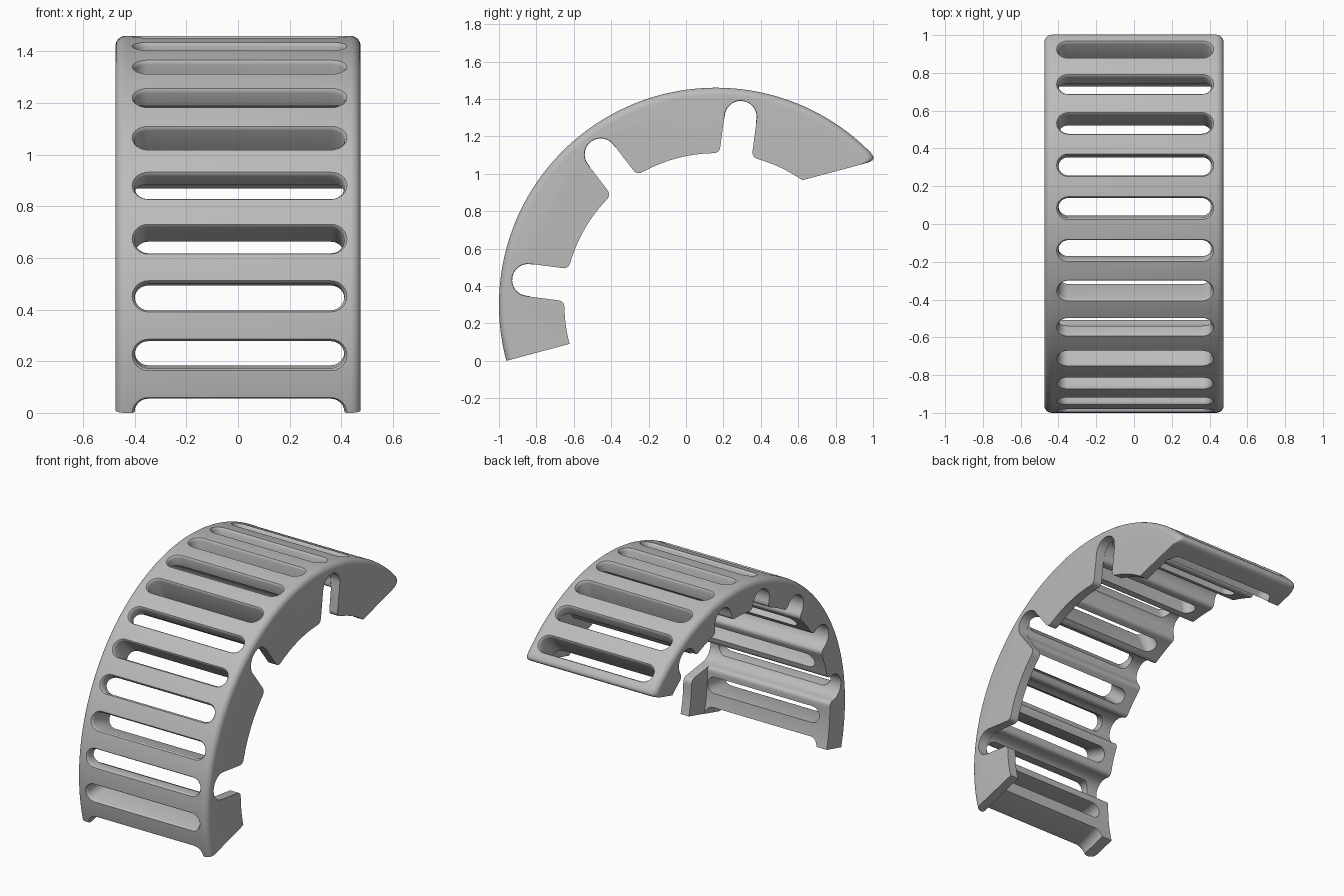
import bpy, bmesh
from math import sin, cos, pi, radians, sqrt
from mathutils import Vector

cube = bpy.data.objects.get("Cube")
if cube:
    bpy.data.objects.remove(cube, do_unlink=True)

CY, CZ = 0.16, 0.3002          # centre of the arch
R_OUT, R_RIB, R_WALL = 1.16, 0.975, 0.81
START = 195                    # angle of the foot, degrees
HALF_W, WALL_X = 0.475, 0.415
PITCH = 11.25                  # angle between slots

mat = bpy.data.materials.new("plain grey")
mat.use_nodes = True
grey = (0.5, 0.5, 0.5, 1)
mat.diffuse_color = grey
mat.node_tree.nodes["Principled BSDF"].inputs["Base Color"].default_value = grey


def polar(r, deg, side=0.0):
    """Point in the side plane: radius, angle and sideways offset."""
    a = radians(deg)
    return Vector((CY + r * cos(a) - side * sin(a), CZ + r * sin(a) + side * cos(a)))


def curve(a, ctrl, b, n=6):
    return [a * (1 - t) ** 2 + ctrl * 2 * t * (1 - t) + b * t * t
            for t in [i / n for i in range(n + 1)]]


def loft(name, groups):
    """Closed solids, each from a list of rings of 3D points."""
    bm = bmesh.new()
    for rings in groups:
        loops = [[bm.verts.new(p) for p in ring] for ring in rings]
        n = len(loops[0])
        for a, b in zip(loops, loops[1:]):
            for i in range(n):
                j = (i + 1) % n
                bm.faces.new((a[i], a[j], b[j], b[i]))
        bm.faces.new(loops[0][::-1])
        bm.faces.new(loops[-1])
    bmesh.ops.recalc_face_normals(bm, faces=bm.faces)
    mesh = bpy.data.meshes.new(name)
    bm.to_mesh(mesh)
    bm.free()
    obj = bpy.data.objects.new(name, mesh)
    bpy.context.collection.objects.link(obj)
    return obj


def at_x(points, x):
    return [(x, p.x, p.y) for p in points]


def arch_profile(r):
    """Arch section with a slanted, rounded tip."""
    d = Vector((cos(radians(15)), sin(radians(15))))
    base = Vector((0.62, 0.965))
    rel = base - Vector((CY, CZ))
    b = rel.dot(d)
    t = -b + sqrt(b * b - rel.length_squared + r * r)
    corner = base + d * t
    tip_deg = (corner - Vector((CY, CZ))).angle(Vector((1, 0))) * 180 / pi
    end = tip_deg + 2.6
    pts = [polar(r, START + (end - START) * i / 90) for i in range(90)]
    pts += curve(polar(r, end), corner, base + d * (t - 0.06))
    pts.append(base - d * 0.03)
    pts += [polar(0.78, 56 + (START - 56) * i / 40) for i in range(41)]
    return pts


def inner_profile(r, notches, rad, fillet):
    """Hollow under the arch, with round-ended notches reaching outwards."""
    pts = []
    prev = 205
    half = (rad + fillet) / r * 180 / pi
    mouth = sqrt(r * r - rad * rad)
    for deg in notches + [None]:
        stop = 30 if deg is None else deg + half
        pts += [polar(r, prev + (stop - prev) * i / 24) for i in range(1, 24)]
        if deg is None:
            break
        hi, lo = deg + half, deg - half
        flank = min(mouth + fillet, 1.012)
        pts += curve(polar(r, hi), polar(mouth, deg, rad), polar(flank, deg, rad))
        for i in range(17):
            a = pi / 2 - pi * i / 16
            pts.append(polar(1.013 + rad * cos(a), deg, rad * sin(a)))
        pts += curve(polar(flank, deg, -rad), polar(mouth, deg, -rad), polar(r, lo))
        prev = lo
    return pts + [Vector((CY, CZ))]


def slot_ring(deg, r, grow):
    """Stadium outline across the arch at one radius."""
    hw = 0.0525
    pts = []
    for cx, a0 in ((WALL_X - 0.003 - hw, -pi / 2), (-0.4 + hw, pi / 2)):
        for i in range(13):
            a = a0 + pi * i / 12
            p = polar(r, deg, (hw + grow) * sin(a))
            pts.append((cx + (hw + grow) * cos(a), p.x, p.y))
    return pts


# Solid arch with rounded outer side edges
E = 0.04
steps = [pi / 2 * i / 6 for i in range(7)]
edge = [(HALF_W - E + E * sin(a), R_OUT - E + E * cos(a)) for a in steps]
sections = [(-x, r) for x, r in reversed(edge)] + edge
arch = loft("slotted_arch", [[at_x(arch_profile(r), x) for x, r in sections]])

# Scalloped underside, wall notches, and slots
ribs = inner_profile(R_RIB, [172.5 - 2 * PITCH * k for k in range(6)], 0.085, 0.03)
wall = inner_profile(R_WALL, [172.5 - 4 * PITCH * k for k in range(3)], 0.087, 0.035)
slot_rings = ((0.88, 0), (1.143, 0), (1.153, 0.004), (1.16, 0.01), (1.17, 0.022))
cutters = [
    loft("rib_cutter", [[at_x(ribs, -0.6), at_x(ribs, WALL_X)]]),
    loft("wall_cutter", [[at_x(wall, WALL_X - 0.004), at_x(wall, 0.6)]]),
    loft("slot_cutter", [[slot_ring(START - PITCH * k, r, g) for r, g in slot_rings]
                         for k in range(14)]),
]
for c in cutters:
    c.hide_render = True
    mod = arch.modifiers.new(c.name, 'BOOLEAN')
    mod.operation = 'DIFFERENCE'
    mod.solver = 'EXACT'
    mod.object = c

# Bake the cuts and drop the cutters
dg = bpy.context.evaluated_depsgraph_get()
baked = bpy.data.meshes.new_from_object(arch.evaluated_get(dg))
arch.modifiers.clear()
arch.data = baked
for c in cutters:
    bpy.data.objects.remove(c, do_unlink=True)
baked.materials.clear()
baked.materials.append(mat)

bpy.ops.object.select_all(action='DESELECT')
arch.select_set(True)
bpy.context.view_layer.objects.active = arch
bpy.ops.object.shade_smooth_by_angle(angle=radians(32))
